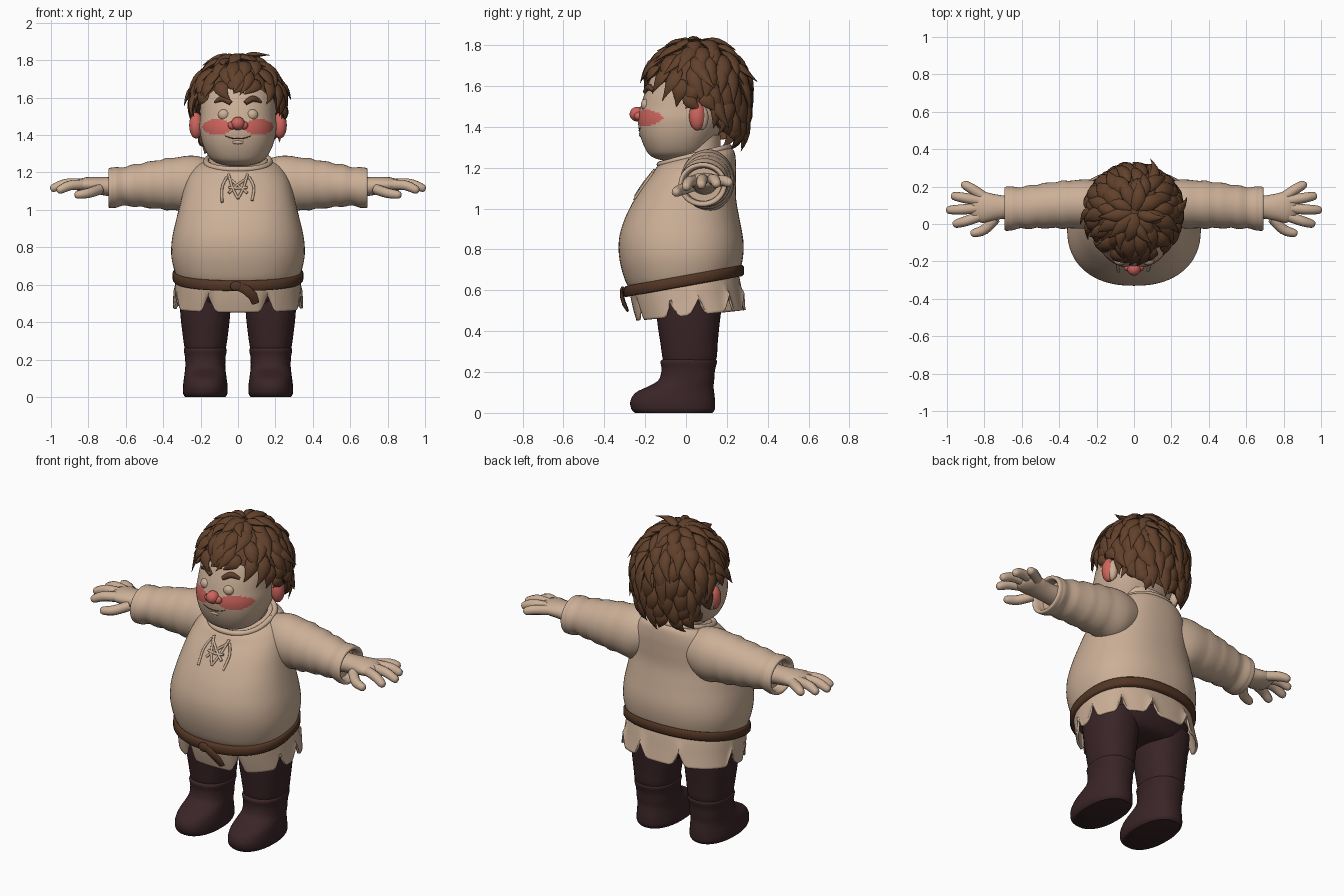
import bpy, bmesh, math, random
from math import sin, cos, pi, radians
from mathutils import Vector
from mathutils.bvhtree import BVHTree

random.seed(4)
if "Cube" in bpy.data.objects:
    bpy.data.objects.remove(bpy.data.objects["Cube"])


def material(name, rgb):
    m = bpy.data.materials.new(name)
    m.use_nodes = True
    m.diffuse_color = (*rgb, 1)
    m.node_tree.nodes["Principled BSDF"].inputs["Base Color"].default_value = (*rgb, 1)
    return m


BEIGE = material("warm beige", (0.60, 0.43, 0.31))
RED = material("rosy red", (0.62, 0.13, 0.11))
HAIR = material("hair brown", (0.12, 0.052, 0.024))
LEATHER = material("belt leather", (0.085, 0.036, 0.018))
DARK = material("dark boot brown", (0.042, 0.018, 0.02))


def add_rings(bm, rings):
    """Skin a list of equal rings and cap both ends."""
    loops = [[bm.verts.new(p) for p in r] for r in rings]
    n = len(loops[0])
    for a, b in zip(loops, loops[1:]):
        for i in range(n):
            bm.faces.new((a[i], a[(i + 1) % n], b[(i + 1) % n], b[i]))
    return loops


def finish(name, bm, mat, angle=50):
    bmesh.ops.recalc_face_normals(bm, faces=bm.faces)
    me = bpy.data.meshes.new(name)
    bm.to_mesh(me)
    bm.free()
    ob = bpy.data.objects.new(name, me)
    bpy.context.collection.objects.link(ob)
    me.materials.append(mat)
    bpy.ops.object.select_all(action="DESELECT")
    ob.select_set(True)
    bpy.context.view_layer.objects.active = ob
    bpy.ops.object.shade_smooth_by_angle(angle=radians(angle))
    return ob


def loft(name, rings, mat, caps=True):
    bm = bmesh.new()
    loops = add_rings(bm, rings)
    if caps:
        bm.faces.new(loops[0])
        bm.faces.new(loops[-1])
    return finish(name, bm, mat)


def flow(keys, k):
    """Smoothly interpolate between key sections."""
    out = []
    for i in range(len(keys) - 1):
        q = [keys[max(0, min(len(keys) - 1, i + d))] for d in (-1, 0, 1, 2)]
        for j in range(k):
            t = j / k
            out.append([b + t / 2 * (c - a + t * (2*a - 5*b + 4*c - d + t * (3*(b - c) + d - a)))
                        for a, b, c, d in zip(*q)])
    return out + [list(keys[-1])]


def section(z, hw, yf, yb, slope=0, cx=0, n=64, power=2.3):
    """Rounded horizontal section, optionally tilted towards the back."""
    pts = []
    for i in range(n):
        a = 2 * pi * i / n
        c, s = [math.copysign(abs(v) ** (2 / power), v) for v in (cos(a), sin(a))]
        y = (yf + yb) / 2 + (yb - yf) / 2 * s
        pts.append(Vector((cx + hw * c, y, z + slope * y)))
    return pts


def strand(pts, sizes, up, n=8):
    """Rings along a path; sizes are (half width, half thickness)."""
    rings = []
    for i, p in enumerate(pts):
        d = (pts[min(i + 1, len(pts) - 1)] - pts[max(i - 1, 0)]).normalized()
        u = up(p) if callable(up) else up
        side = d.cross(u).normalized()
        u = side.cross(d)
        w, h = sizes[i]
        rings.append([p + side * w * cos(2*pi*j/n) + u * h * sin(2*pi*j/n) for j in range(n)])
    return rings


def tube(name, pts, radii, mat, up=Vector((0, 0, 1))):
    keys = flow([(*p, r) for p, r in zip(pts, radii)], 4)
    return loft(name, strand([Vector(k[:3]) for k in keys], [(k[3], k[3]) for k in keys], up, 10), mat)


def ball(name, loc, scale, mat):
    bm = bmesh.new()
    bmesh.ops.create_uvsphere(bm, u_segments=24, v_segments=16, radius=1)
    bmesh.ops.scale(bm, vec=scale, verts=bm.verts)
    bmesh.ops.translate(bm, vec=loc, verts=bm.verts)
    return finish(name, bm, mat)


def draper(ob):
    """Return a function placing (x, z) on the front of an object."""
    tree = BVHTree.FromPolygons([v.co for v in ob.data.vertices], [p.vertices for p in ob.data.polygons])
    return lambda x, z, gap=0: tree.ray_cast(Vector((x, -2, z)), Vector((0, 1, 0)))[0] - Vector((0, gap, 0))


# Tunic body and neck
torso = loft("tunic_body", [section(*k) for k in flow([
    (0.62, 0.31, -0.26, 0.24, 0.12), (0.67, 0.338, -0.295, 0.265, 0.1), (0.76, 0.357, -0.325, 0.28, 0.04),
    (0.85, 0.352, -0.328, 0.28, 0), (0.95, 0.33, -0.3, 0.262, 0), (1.05, 0.305, -0.25, 0.245, 0),
    (1.13, 0.285, -0.205, 0.245, 0.05), (1.19, 0.26, -0.165, 0.245, 0.12), (1.235, 0.215, -0.14, 0.235, 0.2),
    (1.255, 0.15, -0.11, 0.2, 0.25)], 5)], BEIGE)
loft("neck", [section(z, 0.13, -0.07, 0.17) for z in (1.15, 1.36)], BEIGE)

# Tunic skirt with a torn hem
skirt = []
for z, hw, yf, yb in flow([(0.68, 0.32, -0.27, 0.25), (0.62, 0.333, -0.275, 0.265),
                           (0.54, 0.34, -0.26, 0.28), (0.475, 0.347, -0.242, 0.293)], 4):
    ring = section(z, hw, yf, yb, 0.1, n=120)
    for i, p in enumerate(ring):
        tear = max(max(0, 1 - abs(i * 3 - a) / 7) for a in (6, 42, 75, 111, 174, 201, 246, 294, 342))
        p.z += 0.085 * tear * max(0, (0.62 - z) / 0.145)
    skirt.append(ring)
skirt = loft("tunic_skirt", skirt, BEIGE, caps=False)
skirt.modifiers.new("cloth", "SOLIDIFY").thickness = 0.012

# Tilted belt with knot and hanging tail
loft("belt", [section(0.647 + dz, 0.333 + g, -0.288 - g, 0.268 + g, 0.18) for dz, g in
              ((-0.027, -0.02), (-0.027, 0.008), (-0.018, 0.016), (0.018, 0.016), (0.027, 0.008), (0.027, -0.02))],
     LEATHER)
tail = [Vector(p) for p in ((-0.01, -0.308, 0.595), (0.04, -0.314, 0.575), (0.08, -0.305, 0.54), (0.095, -0.285, 0.5))]
loft("belt_tail", strand(tail, [(0.022, 0.008), (0.026, 0.01), (0.026, 0.01), (0.02, 0.006)], Vector((0, -1, 0))), LEATHER)
ball("belt_knot", (-0.01, -0.31, 0.592), (0.032, 0.014, 0.027), LEATHER)

# Collar and front lacing
collar = [Vector(p) for p in section(1.248, 0.17, -0.128, 0.21, 0.25, n=40)]
bm = bmesh.new()
rings = strand(collar + collar[:2], [(0.016, 0.016)] * 42, Vector((0, 0, 1)))
add_rings(bm, rings[1:])
finish("collar", bm, BEIGE)
on_torso = draper(torso)
for name, path in (("lace_cross_a", [(-0.05, 1.17), (0, 1.13), (0.05, 1.09)]),
                   ("lace_cross_b", [(0.05, 1.17), (0, 1.135), (-0.05, 1.09)]),
                   ("lace_bar", [(-0.05, 1.12), (0, 1.115), (0.05, 1.12)]),
                   ("lace_end_right", [(-0.06, 1.175), (-0.085, 1.12), (-0.085, 1.04)]),
                   ("lace_end_left", [(0.06, 1.175), (0.085, 1.12), (0.075, 1.05)]),
                   ("neck_slit_right", [(-0.05, 1.19), (-0.03, 1.12), (0, 1.06)]),
                   ("neck_slit_left", [(0.05, 1.19), (0.03, 1.12), (0, 1.06)])):
    tube(name, [on_torso(x, z, 0.004) for x, z in path], [0.007] * 3, BEIGE, Vector((0, -1, 0)))

# Arms, hands, legs, boots, ears and face features on both sides
ARM = [(0.1, 1.07, 1.25, 0.02, 0.2), (0.22, 0.99, 1.288, -0.02, 0.235), (0.32, 0.995, 1.283, -0.025, 0.235),
       (0.45, 1.008, 1.262, -0.022, 0.222), (0.58, 1.02, 1.237, -0.025, 0.202), (0.64, 1.018, 1.225, -0.028, 0.196),
       (0.67, 1.01, 1.226, -0.036, 0.2), (0.69, 1.012, 1.222, -0.034, 0.197),
       (0.688, 1.03, 1.205, -0.018, 0.18), (0.64, 1.04, 1.195, 0, 0.17)]
FINGERS = {"thumb": ((0.74, 0.03, 1.11), (0.80, -0.03, 1.09), (0.86, -0.05, 1.08)),
           "index": ((0.83, 0.04, 1.135), (0.90, 0.015, 1.13), (0.955, 0.0, 1.105)),
           "middle": ((0.83, 0.085, 1.14), (0.92, 0.078, 1.14), (0.99, 0.075, 1.115)),
           "ring": ((0.83, 0.125, 1.14), (0.91, 0.14, 1.14), (0.965, 0.15, 1.12)),
           "little": ((0.81, 0.15, 1.135), (0.87, 0.19, 1.135), (0.91, 0.212, 1.125))}
for side, s in (("left", 1), ("right", -1)):
    rings = []
    for x, zb, zt, yf, yb in flow(ARM, 4):
        fold = 0.004 * sin(x * 70) if 0.3 < x < 0.66 else 0
        rings.append([Vector((s * x, (yf + yb) / 2 + ((yb - yf) / 2 + fold) * cos(a),
                              (zb + zt) / 2 + ((zt - zb) / 2 + fold) * sin(a)))
                      for a in [2 * pi * i / 40 for i in range(40)]])
    loft(side + "_sleeve", rings, BEIGE)
    hand = [Vector((s * x, 0.09, z)) for x, z in ((0.6, 1.12), (0.7, 1.125), (0.75, 1.13), (0.81, 1.135), (0.86, 1.132), (0.875, 1.13))]
    loft(side + "_palm", strand(hand, [(0.065, 0.055), (0.062, 0.05), (0.07, 0.046), (0.085, 0.04), (0.07, 0.03), (0.03, 0.012)],
                                Vector((0, 0, 1)), 24), BEIGE)
    for name, path in FINGERS.items():
        path = [Vector((s * x, y, z)) for x, y, z in path]
        tip = path[-1] + (path[-1] - path[-2]).normalized() * 0.014
        tube(f"{side}_{name}_finger", path + [tip], [0.028, 0.027, 0.021, 0.004], BEIGE)

    cx = s * 0.175
    loft(side + "_trouser_leg", [section(*k, 0, cx, 40) for k in flow([
        (0.22, 0.1, -0.1, 0.13), (0.27, 0.112, -0.115, 0.15), (0.34, 0.122, -0.125, 0.155),
        (0.44, 0.133, -0.14, 0.165), (0.56, 0.14, -0.15, 0.18)], 4)], DARK)
    loft(side + "_boot", [section(*k, 0, cx, 48) for k in flow([
        (0, 0.108, -0.25, 0.13), (0.02, 0.119, -0.268, 0.142), (0.06, 0.119, -0.272, 0.142), (0.1, 0.114, -0.245, 0.138),
        (0.13, 0.11, -0.185, 0.135), (0.16, 0.107, -0.135, 0.138), (0.21, 0.108, -0.12, 0.142),
        (0.25, 0.115, -0.125, 0.152), (0.262, 0.108, -0.115, 0.145)], 4)], DARK)
    ball(side + "_ear", (s * 0.225, 0.055, 1.452), (0.036, 0.04, 0.07), RED)
    ball(side + "_ear_lobe", (s * 0.218, 0.075, 1.445), (0.028, 0.035, 0.062), BEIGE)
loft("trouser_seat", [section(*k) for k in flow([(0.47, 0.2, -0.1, 0.12), (0.5, 0.28, -0.16, 0.18), (0.6, 0.31, -0.22, 0.23)], 4)], DARK)

# Head with blush patches chosen by position
head = loft("head", [section(*k, 0, 0, 128, 2.25) for k in flow([
    (1.235, 0.05, -0.11, 0), (1.25, 0.11, -0.16, 0.06), (1.28, 0.152, -0.192, 0.1), (1.35, 0.188, -0.222, 0.15),
    (1.43, 0.205, -0.235, 0.2), (1.5, 0.203, -0.222, 0.23), (1.57, 0.2, -0.2, 0.25), (1.65, 0.183, -0.165, 0.24),
    (1.72, 0.14, -0.1, 0.2), (1.77, 0.07, -0.03, 0.13)], 9)], BEIGE)
head.data.materials.append(RED)
for p in head.data.polygons:
    c = p.center
    if c.y < -0.04 and ((abs(c.x) - 0.112) / 0.078) ** 2 + ((c.z - 1.443) / 0.041) ** 2 < 1:
        p.material_index = 1
on_face = draper(head)
ball("nose", (0, -0.238, 1.462), (0.036, 0.038, 0.036), RED)
for side, s in (("left", 1), ("right", -1)):
    ball(side + "_nostril", (s * 0.03, -0.232, 1.452), (0.024, 0.022, 0.022), RED)
    ball(side + "_closed_eye", on_face(s * 0.075, 1.508, -0.014), (0.032, 0.026, 0.03), BEIGE)
    tube(side + "_eyebrow", [on_face(s * x, z, 0.002) for x, z in ((0.038, 1.57), (0.08, 1.594), (0.125, 1.576))],
         [0.012, 0.017, 0.007], HAIR, Vector((0, -1, 0)))
tube("mouth", [on_face(x, z) for x, z in ((-0.07, 1.396), (-0.03, 1.383), (0.03, 1.383), (0.07, 1.396))],
     [0.002, 0.003, 0.003, 0.002], LEATHER, Vector((0, -1, 0)))
ball("lower_lip", on_face(0, 1.362, -0.008), (0.035, 0.014, 0.012), BEIGE)


# Hair: a cap following the hairline, covered in layered locks
def hair_point(a, t, lift=0):
    s = sin(t) if t < pi / 2 else max(sin(t), 0) ** 0.4
    d = Vector((s * sin(a), -s * cos(a), cos(t)))
    r = Vector((0.228, 0.25 if cos(a) > 0 else 0.225, 0.24 if t < pi / 2 else 0.28))
    return Vector((0, 0.065, 1.565)) + d * r + d * lift


def hairline(a):
    a = abs(math.degrees(math.atan2(sin(a), cos(a))))
    keys = [(0, 1.15), (60, 1.4), (80, 1.72), (103, 1.78), (120, 2.3), (180, 2.5)]
    for (a0, t0), (a1, t1) in zip(keys, keys[1:]):
        if a <= a1:
            return t0 + (t1 - t0) * (a - a0) / (a1 - a0)
    return keys[-1][1]


around = [2 * pi * i / 64 for i in range(64)]
cap = [[hair_point(a, max(0.01, hairline(a) * k / 20)) for a in around] for k in range(21)]
cap.append([p.lerp(Vector((0, 0.07, 1.5)), 0.6) for p in cap[-1]])
loft("hair_cap", cap, HAIR)

bm = bmesh.new()
SHAPE = (0.45, 0.85, 1, 0.92, 0.62, 0.3, 0.03)


def lock(a, t0, t1, bend, lift, width):
    us = [i / 6 for i in range(7)]
    pts = [hair_point(a + bend * u * u, t0 + (t1 - t0) * u, 0.008 + 0.014 * sin(pi * u) + lift * u ** 2) for u in us]
    loops = add_rings(bm, strand(pts, [(width * w, 0.019 * w) for w in SHAPE],
                                 lambda p: (p - Vector((0, 0.065, 1.53))).normalized(), 8))
    bm.faces.new(loops[0])
    bm.faces.new(loops[-1])


for row, t0 in enumerate((0.1, 0.4, 0.7, 1.0, 1.3, 1.6, 1.9, 2.15)):
    count = int(6 + 15 * min(1, sin(t0) ** 0.9 + 0.1))
    for i in range(count):
        a = 2 * pi * (i + 0.5 * (row % 2) + random.uniform(-0.2, 0.2)) / count
        start = t0 + random.uniform(-0.08, 0.08)
        end = min(start + random.uniform(0.6, 0.8), hairline(a) + random.uniform(0.05, 0.24))
        if end - start > 0.26:
            lock(a, start, end, random.uniform(-0.3, 0.3), random.uniform(0.005, 0.04), random.uniform(0.032, 0.044))
# Stray locks that stick out
for a, t0, t1, lift in ((1.2, 0.1, 0.6, 0.07), (0.3, 0.2, 0.7, 0.05), (1.6, 1.0, 1.5, 0.06), (-1.6, 1.1, 1.6, 0.06),
                        (-1.3, 1.3, 1.8, 0.05), (1.9, 1.6, 2.1, 0.05), (2.6, 0.9, 1.4, 0.07), (-0.6, 0.4, 0.8, 0.05)):
    lock(a, t0, t1, 0.25, lift, 0.03)
finish("hair_locks", bm, HAIR)
